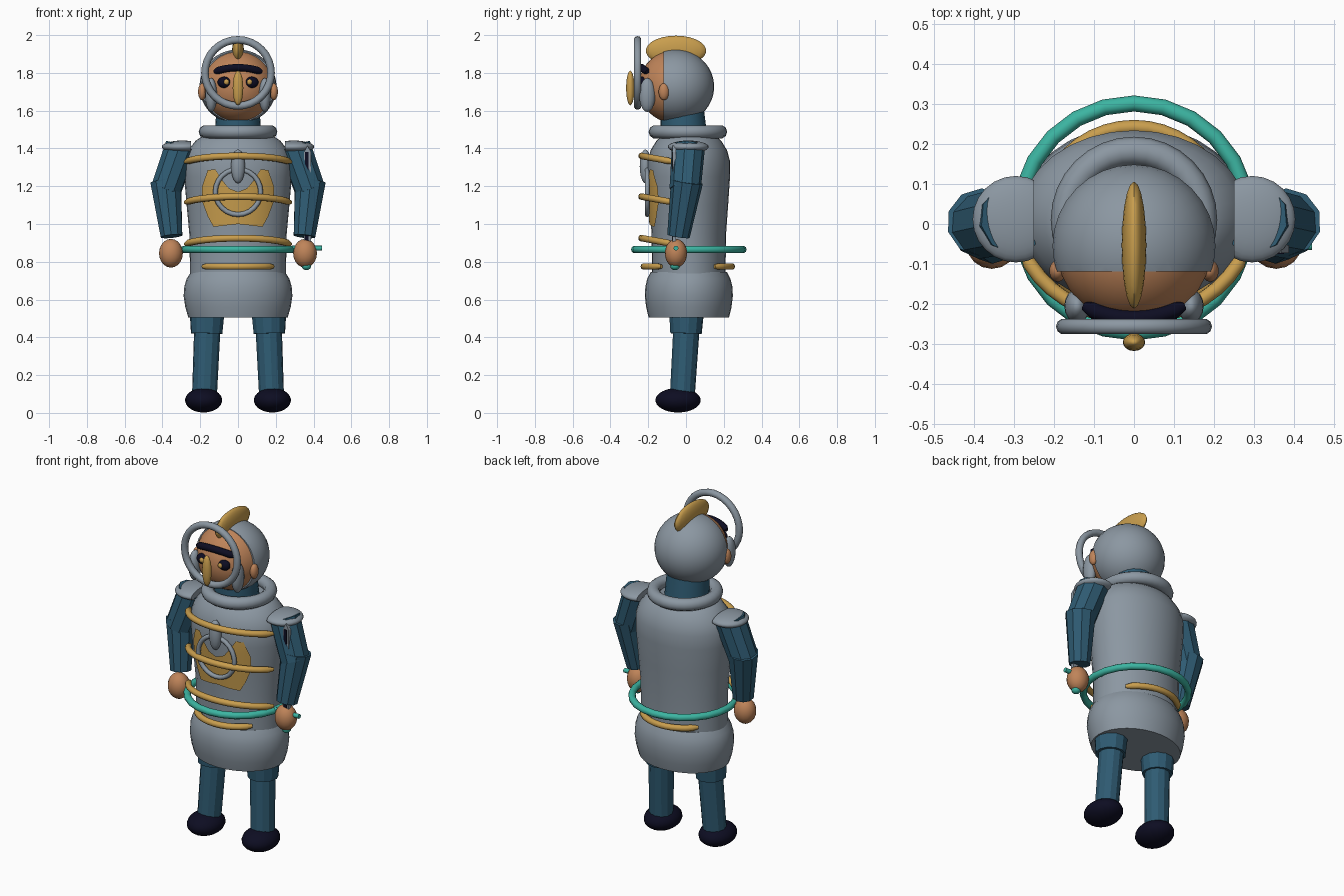
import bpy, bmesh, math
from mathutils import Vector, Matrix

if "Cube" in bpy.data.objects:
    bpy.data.objects.remove(bpy.data.objects["Cube"])

COLOURS = {
    "steel": (0.26, 0.31, 0.36), "blue_cloth": (0.028, 0.105, 0.17),
    "gold": (0.58, 0.34, 0.075), "skin": (0.52, 0.23, 0.10),
    "navy": (0.004, 0.004, 0.016), "teal": (0.045, 0.46, 0.36),
}
MATS = {}
for n, c in COLOURS.items():
    MATS[n] = bpy.data.materials.new(n)
    MATS[n].diffuse_color = (*c, 1)
CY = 0.015  # body axis


def finish(bm, name, colour, angle=40):
    bmesh.ops.recalc_face_normals(bm, faces=bm.faces)
    me = bpy.data.meshes.new(name)
    bm.to_mesh(me)
    bm.free()
    me.materials.append(MATS[colour])
    ob = bpy.data.objects.new(name, me)
    bpy.context.collection.objects.link(ob)
    if angle:
        bpy.ops.object.select_all(action='DESELECT')
        ob.select_set(True)
        bpy.context.view_layer.objects.active = ob
        bpy.ops.object.shade_smooth_by_angle(angle=math.radians(angle))
    return ob


def ball(name, colour, loc, radii, seg=20, cut=None, rot=None):
    """Ellipsoid, optionally cut: (point, normal of the side removed)."""
    bm = bmesh.new()
    bmesh.ops.create_uvsphere(bm, u_segments=seg, v_segments=seg * 2 // 3, radius=1)
    m = Matrix.Translation(loc) @ (rot or Matrix()) @ Matrix.Diagonal((*radii, 1))
    bmesh.ops.transform(bm, matrix=m, verts=bm.verts)
    if cut:
        bmesh.ops.bisect_plane(bm, geom=bm.verts[:] + bm.edges[:] + bm.faces[:],
                               plane_co=cut[0], plane_no=cut[1], clear_outer=True)
        bmesh.ops.holes_fill(bm, edges=[e for e in bm.edges if e.is_boundary])
    return finish(bm, name, colour)


def limb(name, colour, a, b, ra, rb, seg=12, angle=20):
    """Tapered cylinder between two points."""
    a, b = Vector(a), Vector(b)
    d = b - a
    bm = bmesh.new()
    bmesh.ops.create_cone(bm, cap_ends=True, segments=seg, radius1=ra, radius2=rb, depth=d.length)
    m = Matrix.Translation((a + b) / 2) @ d.to_track_quat('Z', 'Y').to_matrix().to_4x4()
    bmesh.ops.transform(bm, matrix=m, verts=bm.verts)
    return finish(bm, name, colour, angle)


def lathe(name, colour, profile, ratio, seg=32):
    """Elliptical body of (radius, z) rings with closed ends."""
    bm = bmesh.new()
    rings = [[bm.verts.new((r * math.cos(2 * math.pi * i / seg),
                            CY + ratio * r * math.sin(2 * math.pi * i / seg), z))
              for i in range(seg)] for r, z in profile]
    for p, q in zip(rings, rings[1:]):
        for i in range(seg):
            j = (i + 1) % seg
            bm.faces.new((p[i], p[j], q[j], q[i]))
    bm.faces.new(rings[0])
    bm.faces.new(rings[-1])
    return finish(bm, name, colour)


def tube(name, colour, pts, r, closed=False, sides=10):
    """Round tube along a path, rounded off at open ends."""
    pts = [Vector(p) for p in pts]
    n = len(pts)
    mid = sum(pts, Vector()) / n
    bm = bmesh.new()
    rings = []
    for i, p in enumerate(pts):
        nxt, prv = (pts[(i + 1) % n], pts[i - 1]) if closed else (pts[min(i + 1, n - 1)], pts[max(i - 1, 0)])
        t = (nxt - prv).normalized()
        u = (p - mid)
        u = (u - t * u.dot(t)).normalized()
        v = t.cross(u)
        k = r * (0.55 if not closed and i in (0, n - 1) else 1)
        rings.append([bm.verts.new(p + k * (u * math.cos(a) + v * math.sin(a)))
                      for a in (2 * math.pi * s / sides for s in range(sides))])
    for i in range(n if closed else n - 1):
        p, q = rings[i], rings[(i + 1) % n]
        for s in range(sides):
            e = (s + 1) % sides
            bm.faces.new((p[s], p[e], q[e], q[s]))
    if not closed:
        bm.faces.new(rings[0])
        bm.faces.new(rings[-1])
    return finish(bm, name, colour, 50)


def arc(rx, ry, z, a0, a1, n, cy=CY, droop=0.0):
    """Horizontal arc; angle 0 is the front, the ends hang lower by droop."""
    out = []
    for i in range(n):
        a = math.radians(a0 + (a1 - a0) * i / (n - 1))
        out.append((rx * math.sin(a), cy - ry * math.cos(a), z - droop * (1 - math.cos(a))))
    return out


def circle(r, n, c, upright=False):
    angs = [2 * math.pi * i / n for i in range(n)]
    return [(c[0] + r * math.cos(a), c[1] + (0 if upright else r * math.sin(a)),
             c[2] + (r * math.sin(a) if upright else 0)) for a in angs]


def lerp(table, t):
    for (a, va), (b, vb) in zip(table, table[1:]):
        if t <= b:
            return va + (vb - va) * (t - a) / (b - a)
    return table[-1][1]


# Body armour
TORSO = [(0.255, 0.66), (0.255, 0.80), (0.258, 0.95), (0.272, 1.10), (0.285, 1.25),
         (0.286, 1.33), (0.265, 1.39), (0.225, 1.44), (0.18, 1.47)]
RATIO = 0.765
lathe("torso", "steel", TORSO, RATIO)
lathe("skirt", "steel", [(0.263, 0.505), (0.279, 0.56), (0.288, 0.62), (0.284, 0.67),
                         (0.272, 0.71), (0.25, 0.745)], 0.81)
tube("collar", "steel", circle(0.172, 32, (0, 0.01, 1.488)), 0.036, True)
limb("neck", "blue_cloth", (0, -0.01, 1.44), (0, -0.02, 1.6), 0.125, 0.115, 20, 40)

# Gold bands and belt
for z in (1.36, 1.145, 0.925):
    tube("chest_band", "gold", arc(0.292, 0.25, z, -72, 72, 17, droop=0.045), 0.018)
for side, a in (("front", 0), ("back", 180)):
    tube("hip_band_" + side, "gold", arc(0.232, 0.232, 0.775, a - 53, a + 53, 13, 0.01), 0.018)
tube("belt", "teal", circle(0.286, 24, (0, CY, 0.865)), 0.02, True)

# Chest emblem plate following the torso surface
TOP = [(0, 1.17), (0.05, 1.19), (0.09, 1.24), (0.12, 1.29), (0.16, 1.285), (0.19, 1.20)]
LOW = [(0, 1.0), (0.13, 0.985), (0.16, 1.04), (0.19, 1.12)]
bm = bmesh.new()
cols = []
for i in range(-19, 20):
    x = i / 100
    lo, hi = lerp(LOW, abs(x)), lerp(TOP, abs(x))
    col = []
    for j in range(9):
        z = lo + (hi - lo) * j / 8
        r = lerp([(h, w) for w, h in TORSO], z)
        y = CY - RATIO * math.sqrt(r * r - x * x)
        col.append(bm.verts.new((x, y - 0.008, z)))
    cols.append(col)
for p, q in zip(cols, cols[1:]):
    for j in range(8):
        bm.faces.new((p[j], q[j], q[j + 1], p[j + 1]))
finish(bm, "chest_emblem", "gold")
tube("chest_ring", "steel", circle(0.12, 24, (0, -0.205, 1.17), True), 0.013, True)
ball("chest_pendant", "steel", (0, -0.215, 1.305), (0.037, 0.03, 0.09), 16)

# Arms, shoulder pads and legs, mirrored
for side, s in (("left", -1), ("right", 1)):
    ball(side + "_shoulder_pad", "steel", (s * 0.295, 0.012, 1.408), (0.108, 0.108, 0.034), 24,
         ((s * 0.25, 0, 0), (-s, 0, 0)))
    limb(side + "_upper_arm", "blue_cloth", (s * 0.30, 0.013, 1.41), (s * 0.382, -0.005, 1.18), 0.088, 0.083, 10)
    limb(side + "_forearm", "blue_cloth", (s * 0.383, 0.005, 1.225), (s * 0.352, -0.04, 0.935), 0.085, 0.06, 10)
    ball(side + "_hand", "skin", (s * 0.355, -0.053, 0.845), (0.063, 0.059, 0.076), 16)
    limb(side + "_thigh", "blue_cloth", (s * 0.162, 0.005, 0.62), (s * 0.166, 0.0, 0.42), 0.1, 0.084)
    limb(side + "_shin", "blue_cloth", (s * 0.162, 0.003, 0.46), (s * 0.178, -0.02, 0.08), 0.07, 0.066)
    ball(side + "_shoe", "navy", (s * 0.182, -0.042, 0.067), (0.098, 0.12, 0.065))

# Sword held upright in the right hand
sx, sy = 0.368, -0.058
bm = bmesh.new()
prof = [(-0.019, 0.88), (0.019, 0.88), (0.019, 1.38), (0, 1.415), (-0.019, 1.38)]
f = bm.faces.new([bm.verts.new((sx + x, sy - 0.014, z)) for x, z in prof])
ext = bmesh.ops.extrude_face_region(bm, geom=[f])["geom"]
bmesh.ops.translate(bm, vec=(0, 0.02, 0), verts=[v for v in ext if isinstance(v, bmesh.types.BMVert)])
finish(bm, "sword_blade", "steel", 0)
bm = bmesh.new()
bmesh.ops.create_cube(bm, size=1, matrix=Matrix.Translation((sx - 0.003, sy - 0.014, 1.13))
                      @ Matrix.Diagonal((0.018, 0.006, 0.5, 1)))
finish(bm, "sword_groove", "navy", 0)
limb("sword_guard", "teal", (0.285, sy + 0.005, 0.872), (0.445, sy + 0.005, 0.872), 0.013, 0.013, 10, 40)
limb("sword_grip", "navy", (sx - 0.005, sy, 0.78), (sx, sy, 0.88), 0.014, 0.014, 10, 40)
ball("sword_pommel", "teal", (sx - 0.006, sy, 0.778), (0.026, 0.026, 0.022), 12)

# Head and helmet
ball("face", "skin", (0, -0.057, 1.727), (0.194, 0.194, 0.194), 32)
ball("helmet", "steel", (0, -0.055, 1.727), (0.204, 0.204, 0.197), 32, ((0, -0.118, 0), (0, -1, 0)))
ball("crest", "gold", (0, -0.053, 1.918), (0.031, 0.16, 0.079), 20)
tube("visor_ring", "steel", circle(0.175, 32, (0, -0.256, 1.80), True), 0.02, True)
ball("nose", "gold", (0, -0.295, 1.72), (0.028, 0.022, 0.092), 16)
tube("brow", "navy", [(0.125 * t, -0.235 + 0.03 * t * t, 1.828 - 0.022 * t * t)
                      for t in (i / 6 for i in range(-6, 7))], 0.02)
for side, s in (("left", -1), ("right", 1)):
    ball(side + "_ear", "skin", (s * 0.19, -0.117, 1.70), (0.022, 0.028, 0.045), 14)
    ball(side + "_cheek_guard", "steel", (s * 0.142, -0.205, 1.683), (0.032, 0.043, 0.09), 16)
    ball(side + "_eye", "navy", (s * 0.073, -0.233, 1.75), (0.036, 0.025, 0.03), 14)
    ball(side + "_pupil", "gold", (s * 0.061, -0.256, 1.752), (0.015, 0.01, 0.015), 10)

for m in bpy.data.materials:
    if m.users and not m.is_grease_pencil:
        m.use_nodes = True
        m.node_tree.nodes["Principled BSDF"].inputs["Base Color"].default_value = m.diffuse_color
